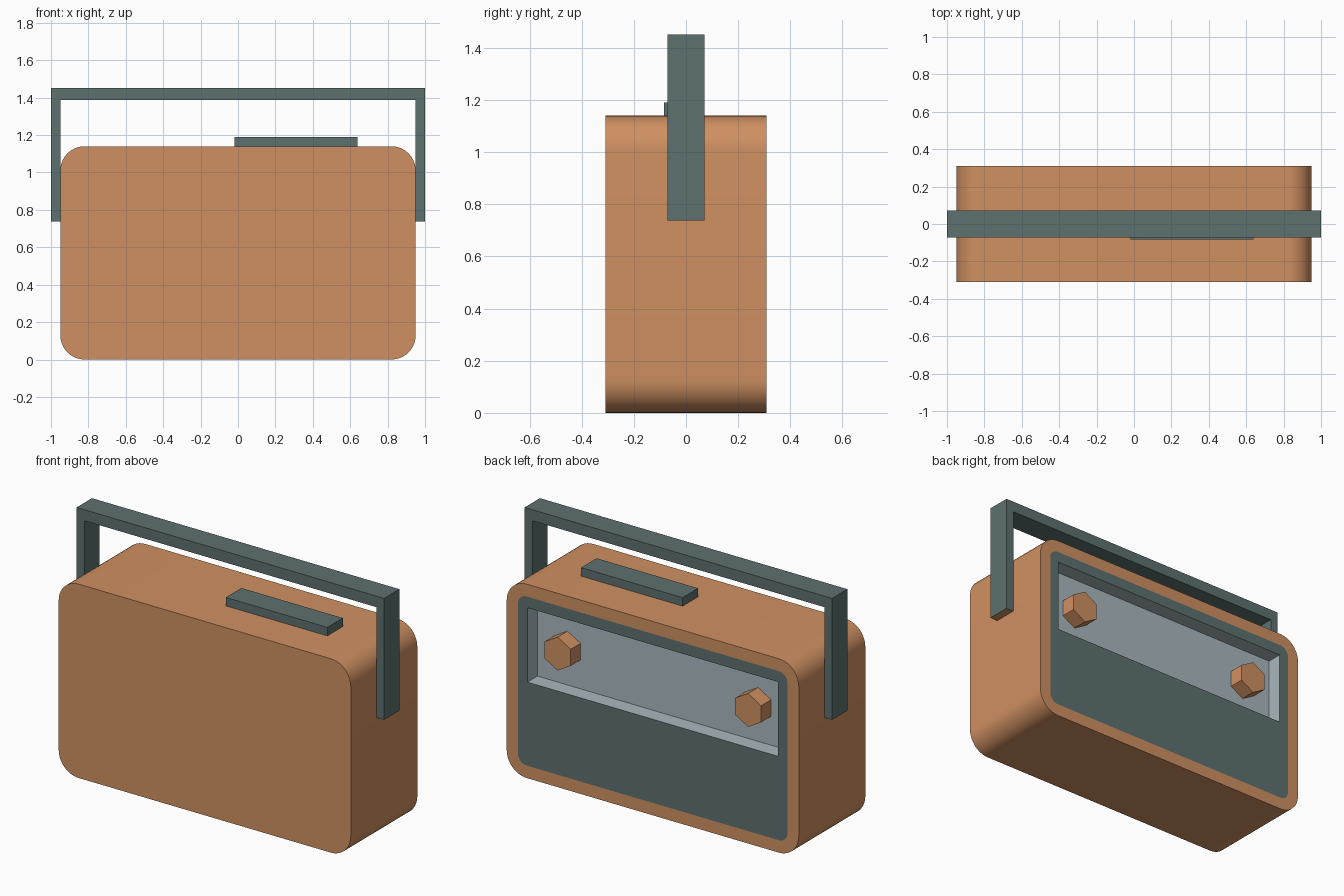
import bpy, bmesh
from math import sin, cos, pi, radians

cube = bpy.data.objects.get("Cube")
if cube:
    bpy.data.objects.remove(cube, do_unlink=True)


def material(name, rgb):
    m = bpy.data.materials.new(name)
    m.use_nodes = True
    m.diffuse_color = (*rgb, 1)
    m.node_tree.nodes["Principled BSDF"].inputs["Base Color"].default_value = (*rgb, 1)
    return m


ORANGE = material("warm orange", (0.63, 0.28, 0.122))
TEAL = material("dark teal", (0.11, 0.165, 0.162))
GREY = material("pale grey", (0.40, 0.48, 0.515))


def finish(name, bm, *mats):
    bmesh.ops.recalc_face_normals(bm, faces=bm.faces)
    mesh = bpy.data.meshes.new(name)
    bm.to_mesh(mesh)
    bm.free()
    for m in mats:
        mesh.materials.append(m)
    obj = bpy.data.objects.new(name, mesh)
    bpy.context.collection.objects.link(obj)
    return obj


def extrude_profile(bm, points, y0, y1):
    """Closed prism from (x, z) points, running along y."""
    front, back = ([bm.verts.new((x, y, z)) for x, z in points] for y in (y0, y1))
    bm.faces.new(front)
    bm.faces.new(back)
    n = len(points)
    for i in range(n):
        j = (i + 1) % n
        bm.faces.new((front[i], front[j], back[j], back[i]))


# Main dimensions
W, D, H, R = 0.95, 0.309, 1.14, 0.13
BORDER, STEPS = 0.073, 10
WIN_X, WIN_LOW, WIN_HIGH, WIN_DEPTH = 0.815, 0.565, 1.002, 0.093
SIGNS = [(1, 1), (-1, 1), (-1, -1), (1, -1)]


def rounded_ring(bm, radius, y):
    """Four corner arcs of verts round the case outline."""
    return [[bm.verts.new((sx * (W - R) + radius * cos(a), y,
                           H / 2 + sz * (H / 2 - R) + radius * sin(a)))
             for a in ((k + i / STEPS) * pi / 2 for i in range(STEPS + 1))]
            for k, (sx, sz) in enumerate(SIGNS)]


def window_ring(bm, y):
    return [bm.verts.new((sx * WIN_X, y, WIN_HIGH if sz > 0 else WIN_LOW))
            for sx, sz in SIGNS]


def bridge(bm, a, b, mat):
    for i in range(len(a)):
        j = (i + 1) % len(a)
        bm.faces.new((a[i], a[j], b[j], b[i])).material_index = mat


# Case: rounded shell, flush panel on the back, recessed window
bm = bmesh.new()
front = sum(rounded_ring(bm, R, -D), [])
back = sum(rounded_ring(bm, R, D), [])
arcs = rounded_ring(bm, R - BORDER, D)
rim, floor = window_ring(bm, D), window_ring(bm, D - WIN_DEPTH)
bm.faces.new(front)
bridge(bm, front, back, 0)
bridge(bm, back, sum(arcs, []), 0)
for k in range(4):
    n = (k + 1) % 4
    bm.faces.new(arcs[k] + [rim[k]]).material_index = 1
    bm.faces.new((arcs[k][-1], arcs[n][0], rim[n], rim[k])).material_index = 1
bridge(bm, rim, floor, 2)
bm.faces.new(floor).material_index = 2
case = finish("case", bm, ORANGE, TEAL, GREY)
bpy.ops.object.select_all(action="DESELECT")
case.select_set(True)
bpy.context.view_layer.objects.active = case
bpy.ops.object.shade_smooth_by_angle(angle=radians(30))

# Handle: square arch gripping the sides, with orange leg ends
LOW, UNDER, TOP = 0.738, 1.387, 1.452
bm = bmesh.new()
extrude_profile(bm, [(-1, LOW), (-1, TOP), (1, TOP), (1, LOW),
                     (W, LOW), (W, UNDER), (-W, UNDER), (-W, LOW)], -0.071, 0.071)
for f in bm.faces:
    if all(v.co.z < LOW + 0.01 for v in f.verts):
        f.material_index = 1
finish("handle", bm, TEAL, ORANGE)

# Long button on the top
bm = bmesh.new()
extrude_profile(bm, [(-0.02, H), (0.64, H), (0.64, 1.19), (-0.02, 1.19)], -0.084, 0.06)
finish("top_button", bm, TEAL)

# Hexagonal knobs in the window
for side, x in (("left", 0.62), ("right", -0.62)):
    bm = bmesh.new()
    z = (WIN_LOW + WIN_HIGH) / 2
    extrude_profile(bm, [(x + 0.098 * sin(i * pi / 3), z + 0.098 * cos(i * pi / 3))
                         for i in range(6)], D - WIN_DEPTH, D - 0.001)
    finish(side + "_knob", bm, ORANGE)
